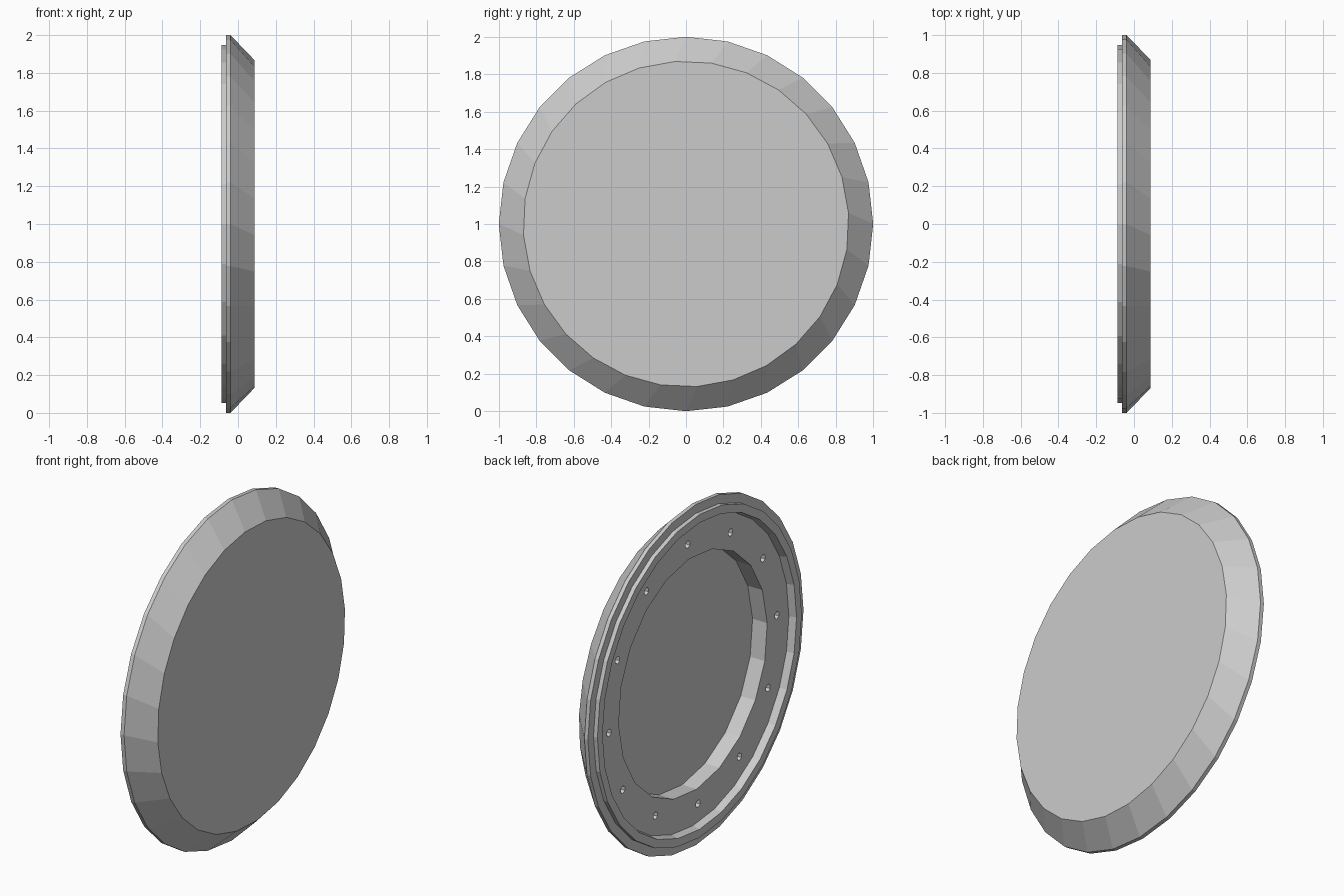
import bpy, bmesh
from math import sin, cos, pi, radians

if "Cube" in bpy.data.objects:
    bpy.data.objects.remove(bpy.data.objects["Cube"])

SIDES = 28


def ring(bm, x, r, n, phase=0.0, cy=0.0, cz=1.0):
    """Ring of vertices around the x axis; the angle runs from +z toward +y."""
    return [bm.verts.new((x, cy + r * sin(phase + 2 * pi * i / n),
                          cz + r * cos(phase + 2 * pi * i / n))) for i in range(n)]


def skin(bm, rings):
    """Join successive rings and cap both ends."""
    n = len(rings[0])
    for a, b in zip(rings, rings[1:]):
        for i in range(n):
            j = (i + 1) % n
            bm.faces.new((a[i], a[j], b[j], b[i]))
    bm.faces.new(rings[0])
    bm.faces.new(rings[-1])


def finish(bm, name):
    bmesh.ops.recalc_face_normals(bm, faces=bm.faces)
    mesh = bpy.data.meshes.new(name)
    bm.to_mesh(mesh)
    bm.free()
    obj = bpy.data.objects.new(name, mesh)
    bpy.context.collection.objects.link(obj)
    return obj


# Bevelled cover: front face, cone, flange, raised rear lip, sunken rear face
profile = [(0.087, 0.87, -3.9), (-0.04, 1.0, 0), (-0.063, 1.0, 0),
           (-0.063, 0.948, 0), (-0.088, 0.948, 0), (-0.088, 0.90, 0), (-0.045, 0.89, 0)]
bm = bmesh.new()
skin(bm, [ring(bm, x, r, SIDES, radians(p)) for x, r, p in profile])
cover = finish(bm, "cover")

# Cutter: wide rear recess and a circle of twelve screw holes
bm = bmesh.new()
skin(bm, [ring(bm, x, 0.69, 20, radians(3)) for x in (-0.15, 0.05)])
for k in range(12):
    a = radians(3.5 + 30 * k)
    skin(bm, [ring(bm, x, 0.022, 6, 0, 0.78 * sin(a), 1 + 0.78 * cos(a))
              for x in (-0.15, 0.0)])
cutter = finish(bm, "recess_cutter")
cutter.hide_render = True

# Cut and bake the result
mod = cover.modifiers.new("recess", 'BOOLEAN')
mod.operation = 'DIFFERENCE'
mod.solver = 'EXACT'
mod.object = cutter
bpy.context.view_layer.objects.active = cover
bpy.ops.object.modifier_apply(modifier=mod.name)
bpy.data.objects.remove(cutter)
